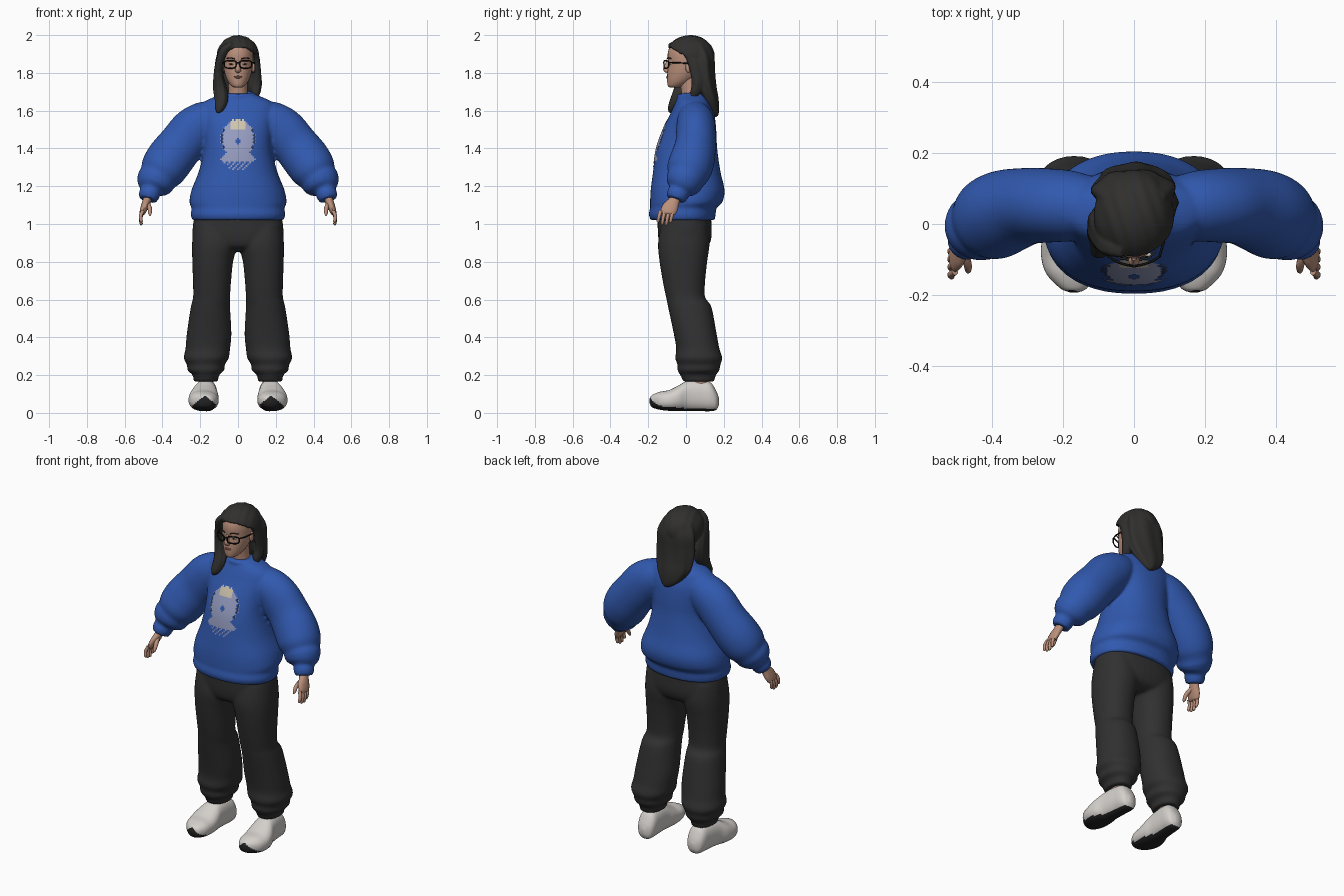
import bpy, bmesh, math
from mathutils import Vector
from mathutils.bvhtree import BVHTree

if "Cube" in bpy.data.objects:
    bpy.data.objects.remove(bpy.data.objects["Cube"])


def material(name, r, g, b):
    m = bpy.data.materials.new(name)
    m.use_nodes = True
    m.diffuse_color = (r, g, b, 1)
    m.node_tree.nodes["Principled BSDF"].inputs["Base Color"].default_value = (r, g, b, 1)
    return m


BLUE = material("sweater blue", .031, .1, .43)
CHARCOAL = material("trouser charcoal", .03, .03, .03)
HAIR = material("hair dark", .03, .029, .028)
SKIN = material("skin", .5, .28, .2)
WHITE = material("off white", .66, .63, .60)
SOLE = material("sole black", .016, .016, .017)
FRAME = material("frame black", .006, .006, .006)
LIPS = material("lips", .38, .16, .13)
LILAC = material("print lilac", .30, .33, .52)
CREAM = material("print cream", .62, .56, .42)


def select(*obs):
    bpy.ops.object.select_all(action='DESELECT')
    for ob in obs:
        ob.select_set(True)
    bpy.context.view_layer.objects.active = obs[0]


def finish(name, bm, *mats):
    bmesh.ops.recalc_face_normals(bm, faces=bm.faces)
    me = bpy.data.meshes.new(name)
    bm.to_mesh(me)
    bm.free()
    for m in mats:
        me.materials.append(m)
    ob = bpy.data.objects.new(name, me)
    bpy.context.collection.objects.link(ob)
    select(ob)
    bpy.ops.object.shade_smooth_by_angle(angle=math.radians(50))
    return ob


def fuse(name, parts, voxel, rounds):
    """Melt overlapping parts into one soft skin."""
    select(*parts)
    bpy.ops.object.convert(target='MESH')
    bpy.ops.object.join()
    ob = bpy.context.object
    ob.name = name
    mod = ob.modifiers.new("skin", 'REMESH')
    mod.mode, mod.voxel_size, mod.use_smooth_shade = 'VOXEL', voxel, True
    mod = ob.modifiers.new("soften", 'SMOOTH')
    mod.iterations = rounds
    bpy.ops.object.convert(target='MESH')
    return ob


def spline(keys, steps):
    """Catmull-Rom interpolation through tuples."""
    out = []
    ks = [keys[0], *keys, keys[-1]]
    for a, b, c, d in zip(ks, ks[1:], ks[2:], ks[3:]):
        for i in range(steps):
            t = i / steps
            out.append([q + .5 * t * (r - p + t * (2*p - 5*q + 4*r - s + t * (3*(q - r) + s - p)))
                        for p, q, r, s in zip(a, b, c, d)])
    return out + [list(keys[-1])]


def loft(name, keys, mat, n=28, steps=5, level=None, ref=(0, 1, 0), power=1, wave=0):
    """Skin ellipses (x, y, z, ru, rv) strung along a path."""
    rows = spline(keys, steps)
    bm, rings = bmesh.new(), []
    for i, (x, y, z, ru, rv) in enumerate(rows):
        before, after = rows[max(i - 1, 0)], rows[min(i + 1, len(rows) - 1)]
        t = Vector(level) if level else (Vector(after[:3]) - Vector(before[:3])).normalized()
        u = t.cross(Vector(ref)).normalized()
        v = u.cross(t)
        ring = []
        for k in range(n):
            a = math.tau * k / n
            c, s = math.cos(a), math.sin(a)
            w = 1 + wave * math.sin(7 * a + i * .12)
            ring.append(bm.verts.new(Vector((x, y, z))
                        + u * math.copysign(abs(c) ** power, c) * max(ru, .001) * w
                        + v * math.copysign(abs(s) ** power, s) * max(rv, .001) * w))
        rings.append(ring)
    for p, q in zip(rings, rings[1:]):
        for k in range(n):
            bm.faces.new((p[k], p[k - 1], q[k - 1], q[k]))
    bm.faces.new(rings[0])
    bm.faces.new(rings[-1])
    return finish(name, bm, mat)


def stack(name, keys, mat, s=1, **kw):
    """Level sections given as (z, x, half width, front y, back y)."""
    return loft(name, [(s * x, (f + b) / 2, z, r, (b - f) / 2) for z, x, r, f, b in keys],
                mat, level=(0, 0, 1), **kw)


def flip(keys, s):
    return [(s * k[0], *k[1:]) for k in keys]


def blob(name, loc, size, mat):
    bm = bmesh.new()
    bmesh.ops.create_uvsphere(bm, u_segments=20, v_segments=12, radius=1)
    for v in bm.verts:
        v.co = Vector(a * b + c for a, b, c in zip(v.co, size, loc))
    return finish(name, bm, mat)


def tube(name, pts, radius, mat, cyclic=False):
    cu = bpy.data.curves.new(name, 'CURVE')
    cu.dimensions = '3D'
    cu.bevel_depth, cu.bevel_resolution = radius, 2
    sp = cu.splines.new('POLY')
    sp.points.add(len(pts) - 1)
    for p, co in zip(sp.points, pts):
        p.co = (*co, 1)
    sp.use_cyclic_u = cyclic
    cu.materials.append(mat)
    ob = bpy.data.objects.new(name, cu)
    bpy.context.collection.objects.link(ob)
    select(ob)
    bpy.ops.object.convert(target='MESH')
    return bpy.context.object


# Sweater body with hem band and collar, trouser seat
top = [stack("sweater_body", [
    (1.02, 0, .242, -.187, .152), (1.05, 0, .25, -.197, .157), (1.085, 0, .246, -.19, .162),
    (1.115, 0, .257, -.19, .192), (1.18, 0, .246, -.187, .204), (1.28, 0, .207, -.174, .182),
    (1.4, 0, .18, -.157, .165), (1.5, 0, .185, -.122, .16), (1.58, 0, .2, -.085, .15),
    (1.64, 0, .185, -.058, .128), (1.675, 0, .12, -.04, .11), (1.69, 0, .075, -.035, .095)],
    BLUE, n=48, power=.9),
    tube("collar", [(.076 * math.cos(a), .03 + .067 * math.sin(a), 1.687 + .01 * math.sin(a))
                    for a in (math.tau * k / 32 for k in range(32))], .013, BLUE, True)]
bottom = [stack("trouser_seat", [
    (1.06, 0, .225, -.15, .13), (1.0, 0, .238, -.15, .135), (.93, 0, .238, -.147, .135),
    (.88, 0, .2, -.13, .115), (.855, 0, .1, -.08, .07)], CHARCOAL, n=40, power=.85)]

for s, side in ((1, "left"), (-1, "right")):
    # Trouser legs, gathered at the ankle
    bottom.append(stack(side + "_trouser_leg", [
        (1.0, .125, .11, -.13, .115), (.9, .123, .12, -.148, .125), (.8, .134, .108, -.14, .112),
        (.68, .138, .1, -.12, .1), (.61, .14, .098, -.105, .102), (.56, .146, .104, -.095, .135),
        (.42, .153, .118, -.065, .162), (.34, .16, .118, -.052, .177), (.29, .168, .119, -.057, .192),
        (.255, .17, .1, -.045, .182), (.225, .17, .097, -.045, .177), (.2, .17, .07, -.03, .158),
        (.165, .17, .064, -.014, .15)], CHARCOAL, s, n=32, power=.92))
    # Ankles and shoes, with a dark sole that wraps up the toe
    stack(side + "_ankle", [(.22, .17, .04, .02, .12), (.13, .17, .04, .02, .12)], SKIN, s)
    shoe = loft(side + "_shoe", flip([
        (.168, -.192, .063, .012, .012), (.17, -.18, .062, .038, .032), (.178, -.14, .064, .068, .047),
        (.182, -.09, .066, .079, .055), (.18, -.04, .077, .077, .068), (.174, .01, .09, .064, .081),
        (.168, .08, .092, .058, .083), (.165, .13, .085, .055, .076), (.164, .16, .066, .042, .05),
        (.164, .174, .06, .015, .02)], s), WHITE, n=40, steps=8, level=(0, 1, 0), ref=(0, 0, 1), power=.85)
    shoe.data.materials.append(SOLE)
    for p in shoe.data.polygons:
        c = p.center
        toe = c.y < -.1 and c.z < .092 - .8 * abs(abs(c.x) - .175) and p.normal.y < -.3
        p.material_index = int(p.normal.z < -.7 or toe)

    # Puffed sleeve and cuff
    top.append(loft(side + "_sleeve", flip([
        (.10, .045, 1.575, .08, .08), (.17, .05, 1.545, .108, .098), (.235, .052, 1.495, .123, .104),
        (.30, .05, 1.42, .122, .108), (.36, .035, 1.345, .126, .118), (.4, .015, 1.285, .12, .118),
        (.425, 0, 1.245, .102, .102), (.44, -.012, 1.222, .101, .097), (.455, -.025, 1.195, .084, .082),
        (.463, -.035, 1.175, .056, .058), (.47, -.045, 1.155, .056, .058),
        (.478, -.055, 1.128, .047, .048)], s), BLUE, n=32))
    # Hand with spread fingers
    loft(side + "_hand", flip([(.468, -.045, 1.17, .024, .03), (.482, -.062, 1.125, .022, .03),
                               (.495, -.082, 1.09, .02, .042), (.505, -.097, 1.062, .016, .04),
                               (.508, -.1, 1.05, .008, .03)], s), SKIN, n=16)
    for i in range(4):
        y, drop = -.068 - .022 * i, (.048, .06, .058, .045)[i]
        loft(f"{side}_finger_{i + 1}", flip([
            (.503, y, 1.07, .01, .01), (.515, y - .008, 1.07 - drop * .6, .0095, .0095),
            (.512, y - .014, 1.06 - drop, .008, .008), (.51, y - .015, 1.054 - drop, .002, .002)], s),
            SKIN, n=10, steps=3)
    loft(side + "_thumb", flip([(.482, -.075, 1.11, .014, .014), (.468, -.11, 1.085, .012, .012),
                                (.466, -.13, 1.055, .009, .009), (.467, -.136, 1.043, .002, .002)], s),
         SKIN, n=10, steps=3)

    # Ears, eyes, brows
    blob(side + "_ear", (s * .081, .014, 1.832), (.01, .018, .03), SKIN)
    blob(side + "_eye", (s * .036, -.086, 1.846), (.013, .007, .005), WHITE)
    blob(side + "_iris", (s * .036, -.092, 1.846), (.006, .003, .005), FRAME)
    tube(side + "_brow", [(s * .016, -.1, 1.874), (s * .04, -.096, 1.88), (s * .06, -.078, 1.876)],
         .003, HAIR)
    # Spectacle rim and temple
    rim = []
    for k in range(24):
        a = math.tau * k / 24
        c, d = math.cos(a), math.sin(a)
        x = .041 + .031 * math.copysign(abs(c) ** .6, c)
        rim.append((s * x, -.117 + 5 * x * x, 1.845 + .02 * math.copysign(abs(d) ** .6, d)))
    tube(side + "_rim", rim, .0036, FRAME, True)
    tube(side + "_temple", [(s * .072, -.09, 1.855), (s * .084, -.05, 1.854), (s * .087, .02, 1.85)],
         .0036, FRAME)
tube("spectacle_bridge", [(-.01, -.117, 1.852), (0, -.119, 1.855), (.01, -.117, 1.852)], .0036, FRAME)
sweater = fuse("sweater", top, .009, 4)
fuse("trousers", bottom, .009, 4)

# Mosaic print of a domed figure laid over the chest
probe = bmesh.new()
probe.from_mesh(sweater.data)
tree = BVHTree.FromBMesh(probe)
bm = bmesh.new()
cell = .009
for row in range(30):
    z = 1.285 + row * cell
    h = row / 29
    dome = .092 * math.sqrt(max(0, 1 - ((h - .62) / .4) ** 2))
    outer = max(dome, .102 - .25 * abs(h - .22)) if h < .62 else dome
    for col in range(-12, 13):
        x = col * cell
        ragged = h < .14 and (row + 2 * col) % 3 > 0
        hollow = abs(x) + abs(z - 1.43) < .018
        speckle = abs(x) > outer - .012 and (row + col) % 2
        if abs(x) > outer or ragged or hollow or speckle:
            continue
        quad = []
        for dx, dz in ((0, 0), (cell, 0), (cell, cell), (0, cell)):
            hit = tree.ray_cast(Vector((x + dx - cell / 2, -1, z + dz)), Vector((0, 1, 0)))[0]
            quad.append(bm.verts.new(hit - Vector((0, .003, 0))))
        bm.faces.new(quad).material_index = int(h > .8 and abs(x) < .042)
bmesh.ops.remove_doubles(bm, verts=bm.verts, dist=.0005)
finish("chest_print", bm, LILAC, CREAM)
probe.free()

# Neck, head and features
stack("neck", [(1.63, 0, .06, -.02, .09), (1.7, 0, .05, -.025, .075), (1.79, 0, .05, -.04, .07)], SKIN)
stack("head", [(1.722, 0, .018, -.085, -.04), (1.732, 0, .036, -.096, -.01), (1.76, 0, .056, -.1, .04),
               (1.8, 0, .071, -.099, .08), (1.85, 0, .079, -.095, .1), (1.9, 0, .081, -.097, .11),
               (1.94, 0, .074, -.084, .1), (1.97, 0, .05, -.05, .07), (1.982, 0, .01, 0, .02)], SKIN)
loft("nose", [(0, -.094, 1.862, .007, .008), (0, -.102, 1.84, .009, .011), (0, -.106, 1.82, .014, .015),
              (0, -.1, 1.808, .015, .01), (0, -.096, 1.803, .006, .004)], SKIN, n=16)
blob("upper_lip", (0, -.099, 1.781), (.022, .005, .004), LIPS)
blob("lower_lip", (0, -.099, 1.775), (.019, .006, .004), LIPS)

# Hair cap, open around the face, with combed ridges
bm = bmesh.new()
bmesh.ops.create_uvsphere(bm, u_segments=64, v_segments=40, radius=1)
for v in bm.verts:
    ridge = 1 + .018 * math.sin(v.co.x * 18 + v.co.y * 7) * max(0, v.co.z)
    v.co = Vector((v.co.x * .113, v.co.y * .13, v.co.z * .113)) * ridge + Vector((0, .022, 1.886))
centers = ((f, f.calc_center_median()) for f in bm.faces)
bmesh.ops.delete(bm, context='FACES', geom=[
    f for f, c in centers if c.y < .025 and c.z < 1.872 - .7 * c.y + .12 * c.x])
cap = finish("hair_cap", bm, HAIR)
cap.modifiers.new("thickness", 'SOLIDIFY').thickness = .022

# Long hair at the back and loose locks, melted into the cap
back = stack("back_hair", [
    (1.95, 0, .085, .0, .125), (1.88, 0, .114, .025, .15), (1.8, 0, .118, .03, .154),
    (1.73, 0, .115, .045, .16), (1.67, 0, .102, .07, .17), (1.62, .005, .072, .1, .174),
    (1.58, .015, .032, .125, .172), (1.565, .02, .005, .145, .16)], HAIR, n=56, wave=.04)
right = loft("right_lock", [
    (-.03, -.075, 1.955, .012, .02), (-.072, -.06, 1.92, .024, .03), (-.096, -.03, 1.86, .022, .045),
    (-.104, -.008, 1.79, .026, .055), (-.096, -.015, 1.72, .036, .05), (-.088, -.05, 1.66, .036, .034),
    (-.1, -.078, 1.61, .024, .02), (-.115, -.086, 1.59, .004, .004)], HAIR, wave=.06)
left = loft("left_lock", [
    (.07, -.02, 1.94, .012, .02), (.098, .03, 1.88, .014, .03), (.102, .055, 1.8, .02, .032),
    (.097, .06, 1.74, .028, .03), (.094, .045, 1.69, .024, .024), (.105, .035, 1.665, .006, .006)],
    HAIR, wave=.06)
fuse("hair", [cap, back, right, left], .006, 3)
